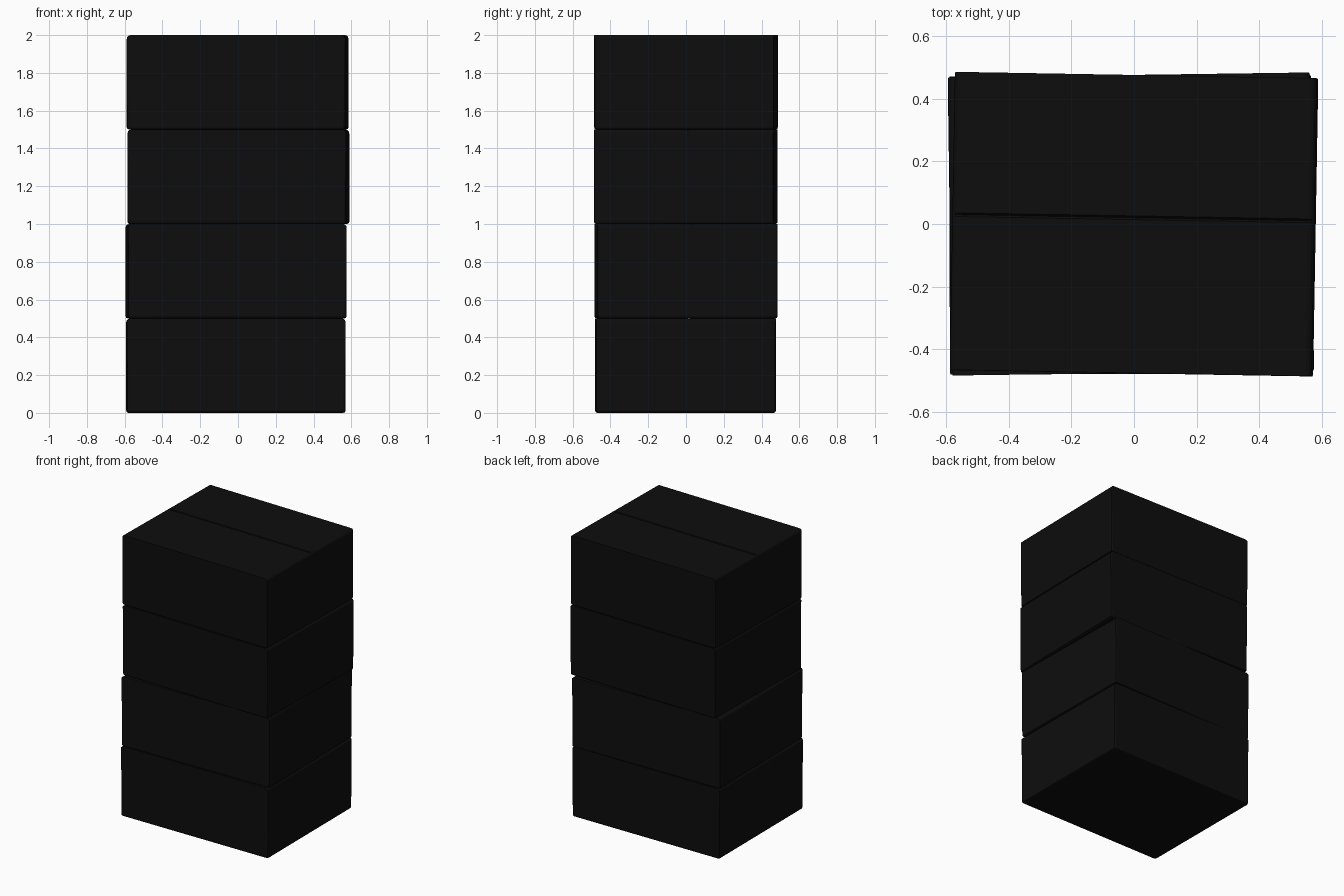
import bpy, bmesh
from math import radians
from mathutils import Vector

if "Cube" in bpy.data.objects:
    bpy.data.objects.remove(bpy.data.objects["Cube"])

W, D, H = 1.158, 0.953, 0.5

black = bpy.data.materials.new("black_cardboard")
black.diffuse_color = (0.004, 0.004, 0.004, 1)
black.use_nodes = True
black.node_tree.nodes["Principled BSDF"].inputs["Base Color"].default_value = black.diffuse_color


def carton(name, x, y, z, turn):
    bm = bmesh.new()
    bmesh.ops.create_cube(bm, size=1)
    bmesh.ops.scale(bm, vec=(W, D, H), verts=bm.verts)

    def pick(test):
        return [e for e in bm.edges
                if test((e.verts[0].co + e.verts[1].co) / 2, e.verts[1].co - e.verts[0].co)]

    # rounded folds along the two short top edges
    fold = pick(lambda m, d: m.z > H * 0.49 and abs(d.y) > 0.5)
    bmesh.ops.bevel(bm, geom=fold, offset=0.02, segments=3, profile=0.5, affect='EDGES')
    # softened vertical corners and bottom edges
    soft = pick(lambda m, d: m.z < -H * 0.49 or abs(d.z) > 0.3)
    bmesh.ops.bevel(bm, geom=soft, offset=0.012, segments=2, profile=0.5, affect='EDGES')

    # seam where the two top flaps meet
    seam = 0.02
    for off in (-0.006, 0, 0.006):
        bmesh.ops.bisect_plane(bm, geom=bm.verts[:] + bm.edges[:] + bm.faces[:],
                               plane_co=Vector((0, seam + off, 0)), plane_no=Vector((0, 1, 0)))
    for v in bm.verts:
        if abs(v.co.y - seam) < 1e-4 and v.co.z > H / 2 - 1e-4:
            v.co.z -= 0.008

    bmesh.ops.recalc_face_normals(bm, faces=bm.faces)
    me = bpy.data.meshes.new(name)
    bm.to_mesh(me)
    bm.free()
    me.materials.append(black)
    ob = bpy.data.objects.new(name, me)
    bpy.context.collection.objects.link(ob)
    ob.location = (x, y, z + H / 2)
    ob.rotation_euler.z = radians(turn)
    return ob


# four cartons, each slightly shifted and turned
carton("bottom_carton", -0.011, -0.003, 0.0, 0.2)
carton("lower_middle_carton", -0.010, 0.0, 0.5, 0.8)
carton("upper_middle_carton", 0.002, -0.001, 1.0, -1.0)
carton("top_carton", -0.002, 0.0, 1.5, -1.0)
